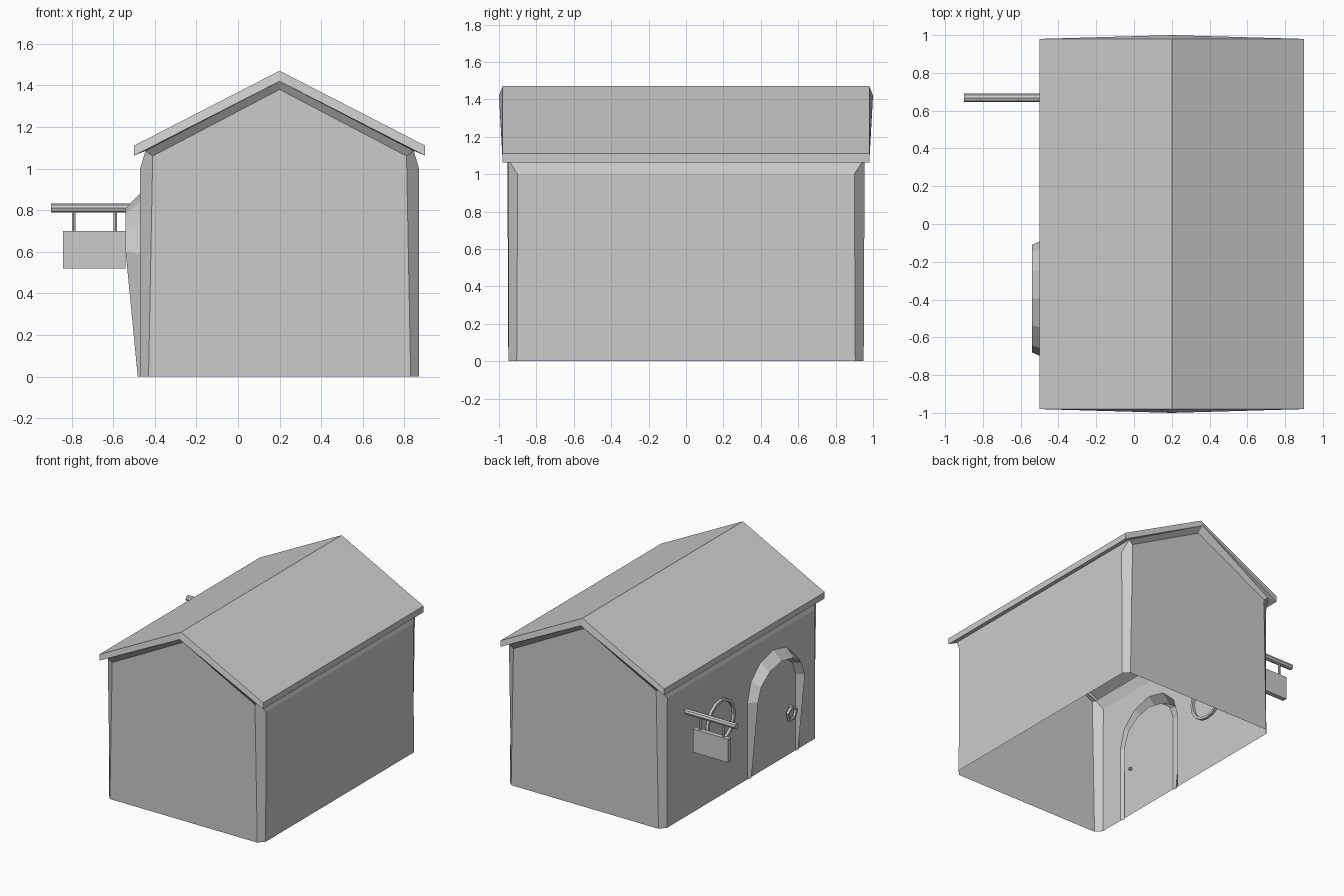
import bpy, bmesh, math
from mathutils import Vector, Matrix

if "Cube" in bpy.data.objects:
    bpy.data.objects.remove(bpy.data.objects["Cube"])

CX = 0.2          # ridge position in x
WALL_X = -0.47    # outer plane of the door wall
DOOR_Y = -0.395


def finish(name, bm):
    bmesh.ops.remove_doubles(bm, verts=bm.verts, dist=1e-5)
    bmesh.ops.recalc_face_normals(bm, faces=bm.faces)
    me = bpy.data.meshes.new(name)
    bm.to_mesh(me)
    bm.free()
    ob = bpy.data.objects.new(name, me)
    bpy.context.collection.objects.link(ob)
    return ob


def face(bm, pts):
    return bm.faces.new([bm.verts.new(p) for p in pts])


def arch(half, spring, rise, x_low, x_high, n=6):
    """Door arch from the +y foot over the top to the -y foot."""
    pts = [(x_low, DOOR_Y + half, 0)]
    for i in range(n + 1):
        a = math.pi * i / n
        pts.append((x_high, DOOR_Y + half * math.cos(a), spring + rise * math.sin(a)))
    return pts + [(x_low, DOOR_Y - half, 0)]


outer = arch(0.315, 0.59, 0.29, WALL_X, WALL_X)
ridge = arch(0.285, 0.60, 0.21, WALL_X - 0.012, -0.54)
inner = arch(0.268, 0.59, 0.205, WALL_X, WALL_X)

# House shell: chamfered walls, open below, flared gables and roof slab
CORNER = {
    'A': (0.67, 0.905, 0), 'B': (0.63, 0.95, 0),
    'A1': (0.67, 0.90, 1.0), 'B1': (0.61, 0.95, 1.06), 'C': (0.645, 0.955, 1.085),
    'G': (0, 0.95, 1.38), 'R0': (0, 1.0, 1.42), 'R1': (0, 0.98, 1.47),
    'E0': (0.70, 0.98, 1.062), 'E1': (0.70, 0.98, 1.11),
}


def P(k, t, s):
    x, y, z = CORNER[k]
    return (CX + t * x, s * y, z)


bm = bmesh.new()
for s in (1, -1):
    face(bm, [P('B', -1, s), P('B', 1, s), P('B1', 1, s), P('G', 1, s), P('B1', -1, s)])
    for t in (1, -1):
        for keys in (('B1', 'G', 'R0', 'C'), ('A', 'B', 'B1', 'C', 'A1'),
                     ('R0', 'E0', 'E1', 'R1'), ('R0', 'C', 'E0')):
            face(bm, [P(k, t, s) for k in keys])
for t in (1, -1):
    for a, b in (('A1', 'C'), ('C', 'E0'), ('E0', 'E1'), ('E1', 'R1')):
        face(bm, [P(a, t, -1), P(a, t, 1), P(b, t, 1), P(b, t, -1)])
face(bm, [P('A', 1, -1), P('A', 1, 1), P('A1', 1, 1), P('A1', 1, -1)])
face(bm, [P('A', -1, 1)] + outer + [P('A', -1, -1), P('A1', -1, -1), P('A1', -1, 1)])
finish("house_shell", bm)

# Door surround: hollow ridge around the arch
bm = bmesh.new()
for p, q in ((outer, ridge), (ridge, inner)):
    for i in range(len(p) - 1):
        face(bm, [p[i], p[i + 1], q[i + 1], q[i]])
finish("door_surround", bm)

# Door panel
bm = bmesh.new()
face(bm, inner)
finish("door_panel", bm)


def lathe_ring(name, centre, profile, n, phase=0.0):
    """Closed ring about the x axis; profile is (x offset, radius)."""
    bm = bmesh.new()
    c = Vector(centre)
    pt = lambda i, j: c + Vector((profile[j][0],
                                  profile[j][1] * math.cos(phase + 2 * math.pi * i / n),
                                  profile[j][1] * math.sin(phase + 2 * math.pi * i / n)))
    m = len(profile)
    for i in range(n):
        for j in range(m):
            k = (j + 1) % m
            face(bm, [pt(i, j), pt(i + 1, j), pt(i + 1, k), pt(i, k)])
    return finish(name, bm)


def box(name, lo, hi):
    bm = bmesh.new()
    lo, hi = Vector(lo), Vector(hi)
    bmesh.ops.create_cube(bm, size=1, matrix=Matrix.Translation((lo + hi) / 2)
                          @ Matrix.Diagonal((*(hi - lo), 1)))
    return finish(name, bm)


def rod(name, a, b, r, n):
    bm = bmesh.new()
    a, b = Vector(a), Vector(b)
    m = Matrix.Translation((a + b) / 2) @ (b - a).to_track_quat('Z', 'Y').to_matrix().to_4x4()
    bmesh.ops.create_cone(bm, cap_ends=True, segments=n, radius1=r, radius2=r,
                          depth=(b - a).length, matrix=m)
    return finish(name, bm)


# Round window rim
lathe_ring("window_rim", (WALL_X, 0.26, 0.58),
           [(-0.02, 0.15), (-0.02, 0.17), (0.02, 0.17), (0.02, 0.15)], 16)

# Door handle: ring and peg
lathe_ring("door_handle", (-0.492, -0.59, 0.32),
           [(-0.01, 0.042), (-0.01, 0.06), (0.01, 0.06), (0.01, 0.042)], 5, math.pi / 2)
rod("handle_peg", (-0.50, -0.59, 0.37), (-0.45, -0.59, 0.37), 0.012, 6)

# Hanging sign
rod("sign_bar", (-0.90, 0.668, 0.81), (-0.45, 0.668, 0.81), 0.022, 8)
for x in (-0.79, -0.59):
    rod("sign_hanger", (x, 0.668, 0.69), (x, 0.668, 0.80), 0.01, 6)
box("sign_board", (-0.84, 0.65, 0.52), (-0.54, 0.686, 0.70))
